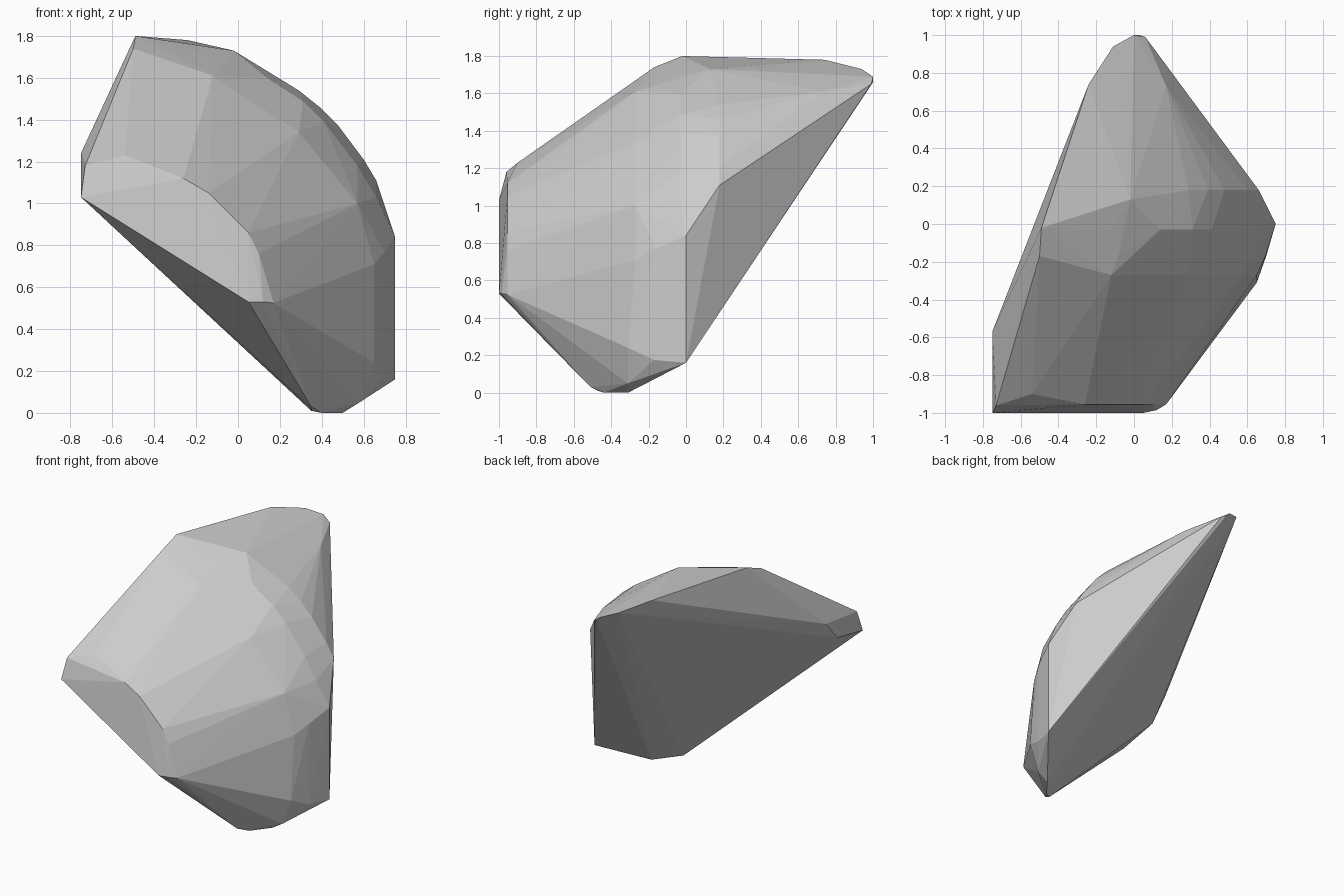
import bpy, bmesh


def ring(y, profile):
    """Lift an x-z arc onto a constant-depth section."""
    return [(x, y, z) for x, z in profile]


# Rounded shoulder: three nested arcs stepping toward the front
shoulder = (
    ring(0.18, [(0.12, 1.64), (0.29, 1.54), (0.39, 1.46), (0.48, 1.37), (0.60, 1.21), (0.66, 1.11)])
    + ring(-0.03, [(-0.12, 1.70), (0.14, 1.60), (0.31, 1.49), (0.41, 1.39), (0.57, 1.18), (0.66, 1.03)])
    + ring(-0.16, [(-0.08, 1.64), (0.05, 1.56), (0.28, 1.39), (0.47, 1.18), (0.61, 0.96), (0.70, 0.77)])
    + ring(-0.27, [(-0.12, 1.61), (0.29, 1.34), (0.57, 1.00), (0.65, 0.71)])
)

# Front lip arc
lip = ring(-0.955, [(-0.26, 1.12), (-0.14, 1.05), (0.05, 0.86), (0.10, 0.76), (0.17, 0.525)]) + [
    (-0.54, -0.90, 1.23), (-0.73, -0.96, 1.18), (-0.75, -1.0, 1.03),
    (0.05, -1.0, 0.53), (0.12, -0.985, 0.53)]

# Upper left end, running from the top corner down the left side
left_end = [(-0.49, -0.02, 1.80), (-0.50, -0.17, 1.74), (-0.75, -0.57, 1.24), (-0.75, -0.70, 1.09)]

# Rear tip
tip = [(-0.02, 0.13, 1.73), (-0.24, 0.74, 1.78), (-0.11, 0.94, 1.73), (0.0, 1.0, 1.69),
       (0.03, 1.0, 1.66), (0.06, 0.99, 1.65), (0.17, 0.73, 1.61)]

# Right side and small foot
foot = [(0.75, 0.0, 0.84), (0.75, 0.0, 0.16), (0.70, -0.17, 0.175), (0.65, -0.31, 0.24),
        (0.58, -0.31, 0.05), (0.50, -0.31, 0.0), (0.40, -0.44, 0.0), (0.35, -0.47, 0.01),
        (0.35, -0.51, 0.03), (0.31, -0.50, 0.06)]

# Wrap everything in one faceted convex shell
bm = bmesh.new()
for co in shoulder + lip + left_end + tip + foot:
    bm.verts.new(co)
bmesh.ops.convex_hull(bm, input=bm.verts)
loose = [v for v in bm.verts if not v.link_faces]
bmesh.ops.delete(bm, geom=loose, context='VERTS')
bmesh.ops.recalc_face_normals(bm, faces=bm.faces)

mesh = bpy.data.meshes.new("faceted_shell")
bm.to_mesh(mesh)
bm.free()
shell = bpy.data.objects.new("faceted_shell", mesh)
bpy.context.collection.objects.link(shell)
